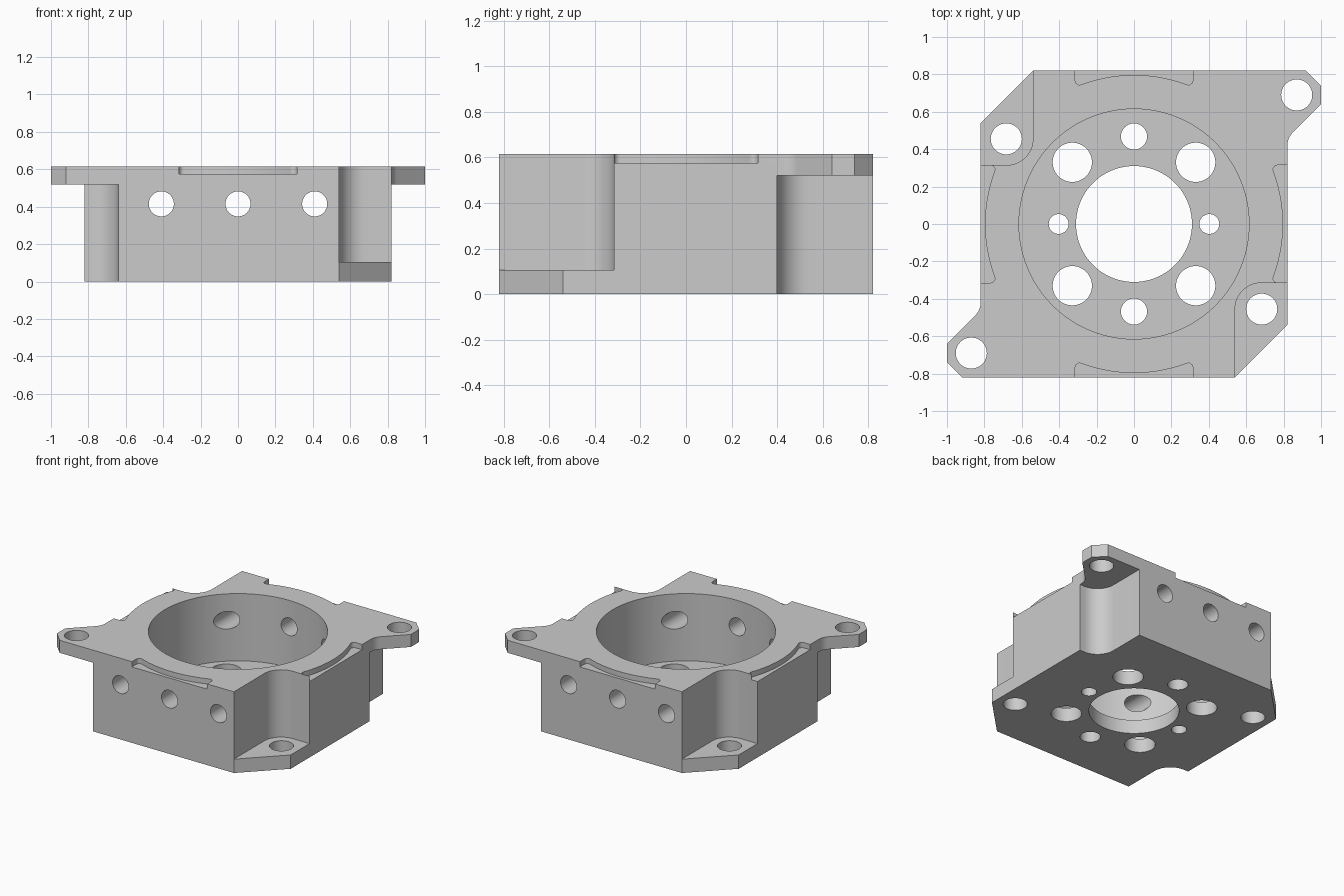
import bpy, bmesh, math
from mathutils import Vector, Matrix

if "Cube" in bpy.data.objects:
    bpy.data.objects.remove(bpy.data.objects["Cube"])

H = 0.615        # total height
FLOOR = 0.105    # floor and foot thickness
EAR_Z = 0.52     # underside of the ears
POCKET_Z = 0.575 # bottom of the shallow rim pockets


def rounded(points, steps=10):
    """Polygon from (x, y, radius) corners, filleted where radius > 0."""
    out, n = [], len(points)
    for i, (x, y, r) in enumerate(points):
        p = Vector((x, y))
        if r == 0:
            out.append(p)
            continue
        a = (Vector(points[i - 1][:2]) - p).normalized()
        b = (Vector(points[(i + 1) % n][:2]) - p).normalized()
        half = a.angle(b) / 2
        c = p + (a + b).normalized() * (r / math.sin(half))
        t = r / math.tan(half)
        u, v = p + a * t - c, p + b * t - c
        sweep = math.pi - 2 * half
        for k in range(steps + 1):
            f = k / steps
            out.append(c + (u * math.sin((1 - f) * sweep) + v * math.sin(f * sweep)) / math.sin(sweep))
    return out


def prism(name, points, z0, z1, turn=0):
    """Extrude a flat outline from z0 to z1, turned about z by degrees."""
    bm = bmesh.new()
    face = bm.faces.new([bm.verts.new((p[0], p[1], z0)) for p in points])
    ext = bmesh.ops.extrude_face_region(bm, geom=[face])
    verts = [g for g in ext["geom"] if isinstance(g, bmesh.types.BMVert)]
    bmesh.ops.translate(bm, verts=verts, vec=(0, 0, z1 - z0))
    bmesh.ops.rotate(bm, verts=bm.verts, cent=(0, 0, 0),
                     matrix=Matrix.Rotation(math.radians(turn), 3, 'Z'))
    bmesh.ops.recalc_face_normals(bm, faces=bm.faces)
    mesh = bpy.data.meshes.new(name)
    bm.to_mesh(mesh)
    bm.free()
    ob = bpy.data.objects.new(name, mesh)
    bpy.context.collection.objects.link(ob)
    return ob


def circle(x, y, r, n=48):
    return [(x + r * math.cos(2 * math.pi * i / n), y + r * math.sin(2 * math.pi * i / n)) for i in range(n)]


def cut(cutter):
    """Subtract a cutter from the housing, then remove it."""
    cutter.hide_render = True
    mod = housing.modifiers.new("cut", 'BOOLEAN')
    mod.operation, mod.solver, mod.object = 'DIFFERENCE', 'EXACT', cutter
    bpy.context.view_layer.objects.active = housing
    bpy.ops.object.modifier_apply(modifier=mod.name)
    bpy.data.objects.remove(cutter)


# Housing block with two chamfered foot corners and two ears
half_outline = [(0.54, -0.82, 0), (0.82, -0.54, 0), (0.82, 0.46, 0.1),
                (1.0, 0.64, 0), (1.0, 0.74, 0), (0.92, 0.82, 0)]
outline = half_outline + [(-x, -y, r) for x, y, r in half_outline]
housing = prism("bearing_housing", rounded(outline), 0, H)

# Clearance under each ear, and pocket above each foot
ear_gap = rounded([(0.64, 0.40, 0.14), (1.3, 0.40, 0), (1.3, 1.3, 0), (0.64, 1.3, 0)])
foot_gap = rounded([(0.54, -0.315, 0.14), (0.54, -1.3, 0), (1.3, -1.3, 0), (1.3, -0.315, 0)])
for turn in (0, 180):
    cut(prism("ear_gap", ear_gap, -0.2, EAR_Z, turn))
    cut(prism("foot_gap", foot_gap, FLOOR, 0.9, turn))

# Shallow pockets in the middle of each top edge, following a round collar
w, R = 0.315, 0.797
a = math.asin(w / R)
arc = [(R * math.sin(t), R * math.cos(t)) for t in [a * (k / 6 - 1) for k in range(13)]]
pocket = [(-w, 1.0, 0)] + [(x, y, 0.025 if abs(x) > w - 0.001 else 0) for x, y in arc] + [(w, 1.0, 0)]
for turn in (0, 90, 180, 270):
    cut(prism("rim_pocket", rounded(pocket, 6), POCKET_Z, 0.9, turn))

# Large bore and centre opening
cut(prism("bore", circle(0, 0, 0.615, 96), FLOOR, 0.9))
cut(prism("centre_opening", circle(0, 0, 0.31, 80), -0.2, 0.4))

# Vertical holes: floor pattern, feet and ears
holes = [(sx * 0.33, sy * 0.33, 0.105) for sx in (-1, 1) for sy in (-1, 1)]
for s in (-1, 1):
    holes += [(0, s * 0.468, 0.07), (s * 0.403, 0, 0.053),
              (s * 0.683, -s * 0.455, 0.083), (s * 0.87, s * 0.69, 0.083)]
for x, y, r in holes:
    cut(prism("hole", circle(x, y, r), -0.2, 0.9))

# Three cross holes through the front and back walls
for x in (-0.41, 0, 0.41):
    drill = prism("cross_hole", circle(x, 0, 0.067), -1.2, 1.2)
    drill.data.transform(Matrix.Translation((0, 0, 0.415)) @ Matrix.Rotation(math.pi / 2, 4, 'X'))
    cut(drill)

# Smooth curved walls, crisp edges
bpy.ops.object.select_all(action='DESELECT')
housing.select_set(True)
bpy.context.view_layer.objects.active = housing
bpy.ops.object.shade_smooth_by_angle(angle=math.radians(30))
